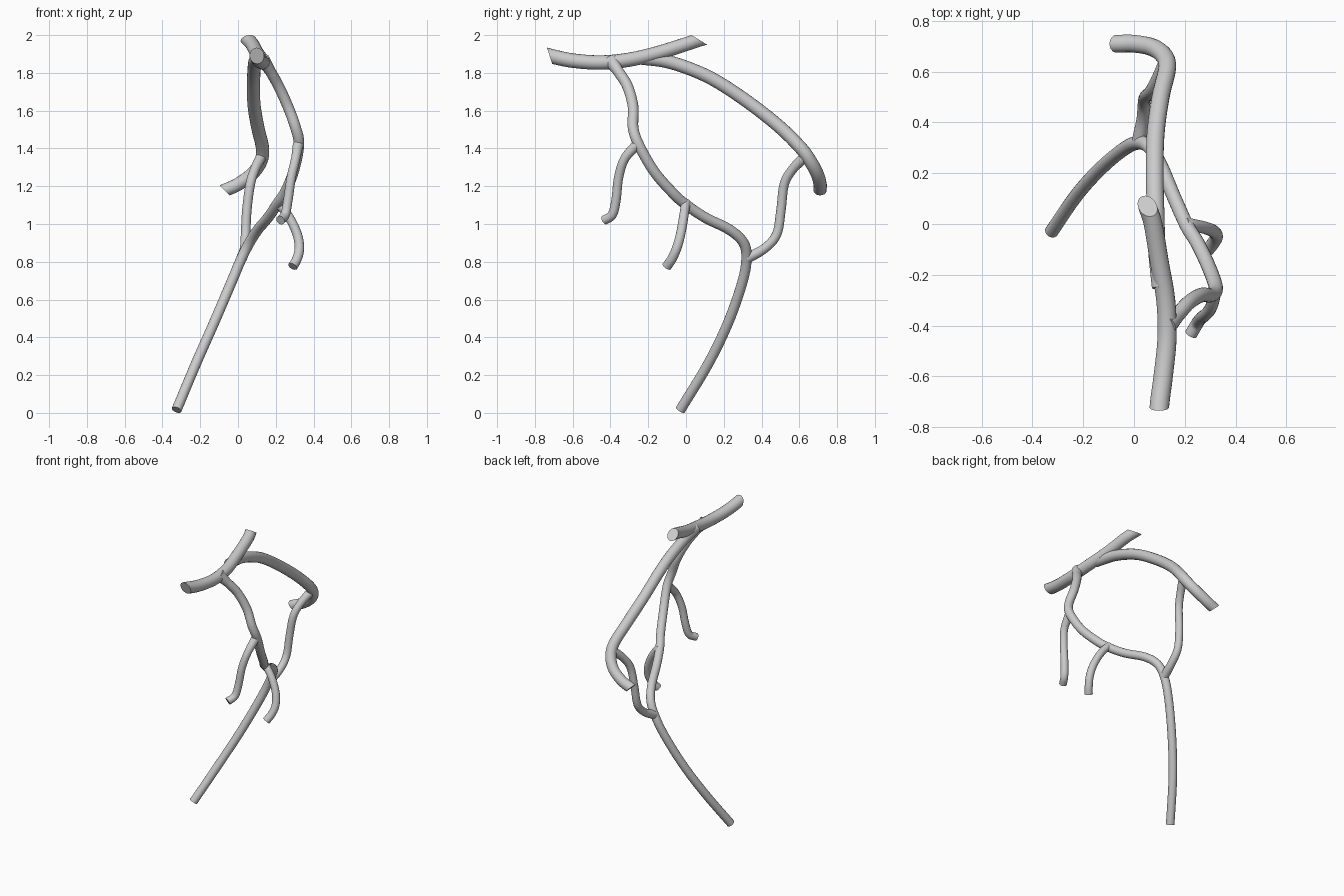
import bpy, bmesh, math
from mathutils import Vector

if "Cube" in bpy.data.objects:
    bpy.data.objects.remove(bpy.data.objects["Cube"], do_unlink=True)

grey = bpy.data.materials.new("light_grey")
grey.use_nodes = True
grey.diffuse_color = (0.6, 0.6, 0.6, 1)
grey.node_tree.nodes["Principled BSDF"].inputs["Base Color"].default_value = (0.6, 0.6, 0.6, 1)

SIDES, STEPS = 18, 6


def spline(points):
    """Smooth Catmull-Rom path through the points."""
    p = [Vector(q) for q in points]
    p = [2 * p[0] - p[1]] + p + [2 * p[-1] - p[-2]]
    path = []
    for a, b, c, d in zip(p, p[1:], p[2:], p[3:]):
        for i in range(STEPS):
            t = i / STEPS
            path.append(0.5 * (2 * b + (c - a) * t + (2 * a - 5 * b + 4 * c - d) * t * t
                               + (3 * b - a - 3 * c + d) * t ** 3))
    return path + [p[-2]]


def tube(name, points, r_start, r_end, flare=0.0, flare_end=0.0, cuts=()):
    """Round swept branch; flares widen it at joints, cuts slice slanted ends."""
    path = spline(points)
    last = len(path) - 1
    bm = bmesh.new()
    rings, side = [], Vector((0.31, 0.2, 0.93))
    for i, p in enumerate(path):
        tangent = (path[min(i + 1, last)] - path[max(i - 1, 0)]).normalized()
        side = (side - tangent * side.dot(tangent)).normalized()
        other = tangent.cross(side)
        r = r_start + (r_end - r_start) * i / last
        r += flare * max(0, 1 - i / STEPS) + flare_end * max(0, 1 - (last - i) / STEPS)
        angles = [math.tau * k / SIDES for k in range(SIDES)]
        rings.append([bm.verts.new(p + r * (math.cos(a) * side + math.sin(a) * other))
                      for a in angles])
    for low, high in zip(rings, rings[1:]):
        for k in range(SIDES):
            n = (k + 1) % SIDES
            bm.faces.new((low[k], low[n], high[n], high[k]))
    bm.faces.new(rings[0][::-1])
    bm.faces.new(rings[-1])
    for centre, normal in cuts:
        geom = bm.verts[:] + bm.edges[:] + bm.faces[:]
        bmesh.ops.bisect_plane(bm, geom=geom, plane_co=centre, plane_no=normal, clear_outer=True)
        bmesh.ops.holes_fill(bm, edges=[e for e in bm.edges if e.is_boundary], sides=0)
    bmesh.ops.recalc_face_normals(bm, faces=bm.faces[:])
    mesh = bpy.data.meshes.new(name)
    bm.to_mesh(mesh)
    bm.free()
    mesh.materials.append(grey)
    obj = bpy.data.objects.new(name, mesh)
    bpy.context.collection.objects.link(obj)
    bpy.ops.object.select_all(action='DESELECT')
    obj.select_set(True)
    bpy.context.view_layer.objects.active = obj
    bpy.ops.object.shade_smooth_by_angle(angle=math.radians(40))


# Top trunk with slanted cuts at both ends
tube("top_trunk",
     [(.10, -.82, 1.915), (.10, -.72, 1.89), (.115, -.6, 1.865), (.13, -.45, 1.855),
      (.125, -.3, 1.87), (.10, -.15, 1.905), (.075, 0, 1.952), (.053, .07, 1.975),
      (.02, .18, 2.005)], .039, .036,
     cuts=[((.1, -.722, 1.89), (0, -.95, -.3)), ((.053, .07, 1.975), (0, .53, .85))])

# Long rear branch arching over and hooking sideways
tube("rear_branch",
     [(.105, -.25, 1.88), (.09, -.1, 1.86), (.085, .05, 1.81), (.082, .18, 1.745),
      (.085, .35, 1.63), (.105, .5, 1.51), (.13, .61, 1.4), (.12, .66, 1.33),
      (.075, .695, 1.265), (0, .71, 1.21), (-.07, .71, 1.178), (-.15, .71, 1.14)],
     .035, .035, cuts=[((-.07, .71, 1.178), (-.7, 0, -.7))])

# Front branch running down into the long stem
tube("main_stem",
     [(.13, -.40, 1.87), (.17, -.36, 1.81), (.215, -.31, 1.73), (.265, -.28, 1.62),
      (.305, -.28, 1.51), (.322, -.25, 1.42), (.295, -.17, 1.28), (.25, -.075, 1.17),
      (.21, -.01, 1.11), (.16, .1, 1.035), (.105, .23, .97), (.06, .305, .9),
      (.015, .32, .81), (-.04, .295, .68), (-.13, .22, .47), (-.225, .115, .255),
      (-.325, -.03, .016)], .029, .027, flare=.01)

# Small hanging twigs
tube("front_twig",
     [(.318, -.26, 1.42), (.305, -.325, 1.345), (.282, -.357, 1.245), (.265, -.37, 1.13),
      (.25, -.39, 1.05), (.225, -.433, 1.02)], .024, .025, flare=.004)
tube("middle_twig",
     [(.2, 0, 1.11), (.235, -.005, 1.085), (.28, -.015, 1.02), (.315, -.03, .94),
      (.325, -.05, .87), (.312, -.075, .815), (.29, -.102, .775)], .024, .026, flare=.004)

# Connecting branch between the stem and the rear branch
tube("connecting_branch",
     [(.02, .325, .82), (.035, .415, .87), (.04, .48, .945), (.047, .503, 1.075),
      (.065, .52, 1.21), (.09, .565, 1.29), (.125, .635, 1.36)],
     .025, .025, flare=.004, flare_end=.004)
